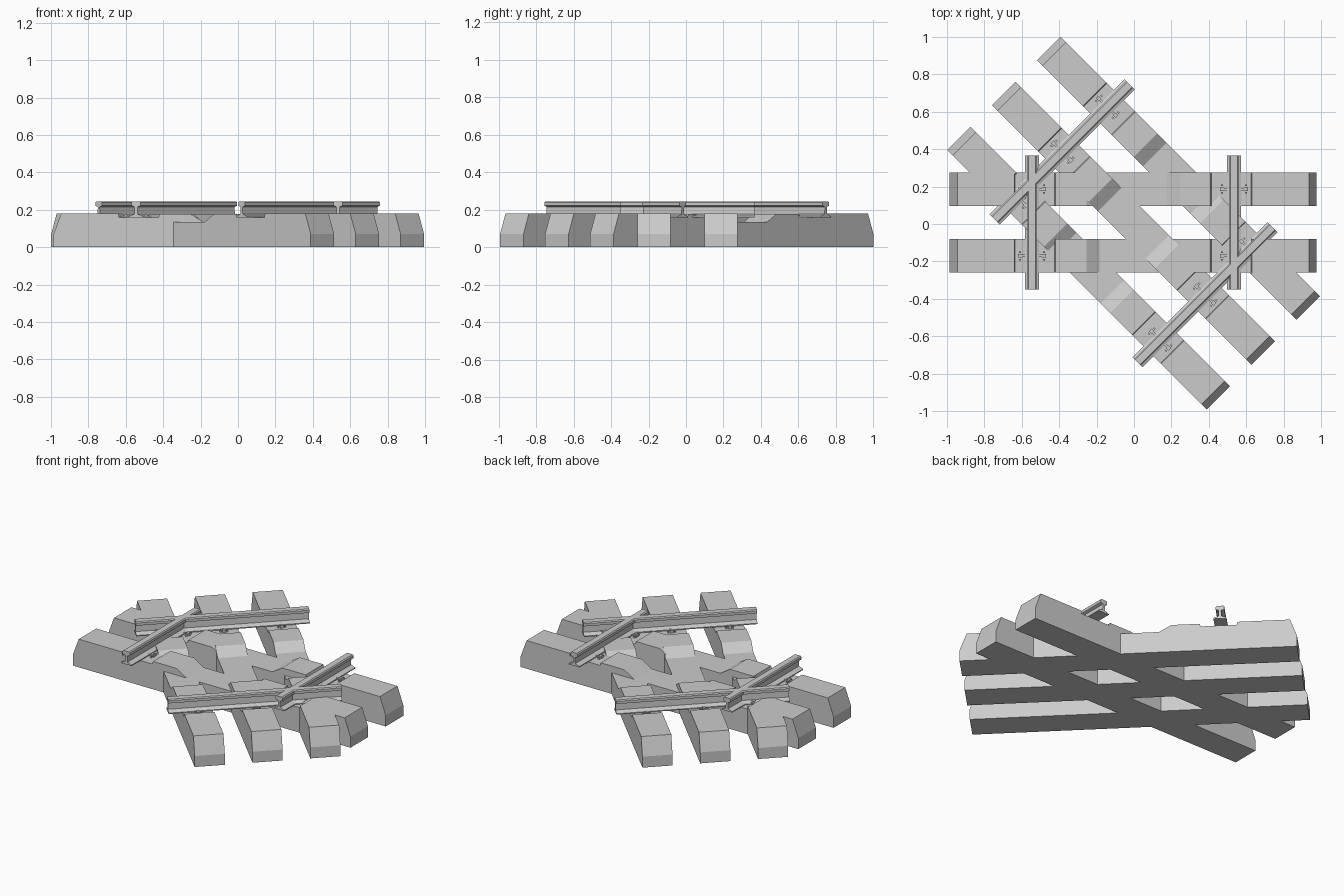
import bpy, bmesh, math
from mathutils import Matrix, Vector

if "Cube" in bpy.data.objects:
    bpy.data.objects.remove(bpy.data.objects["Cube"])


def extrude_profile(name, profile, half, frame):
    """Extrude a 2D (u, z) profile along local y by +-half, then place it with frame."""
    bm = bmesh.new()
    face = bm.faces.new([bm.verts.new((u, -half, z)) for u, z in profile])
    res = bmesh.ops.extrude_face_region(bm, geom=[face])
    moved = [g for g in res["geom"] if isinstance(g, bmesh.types.BMVert)]
    bmesh.ops.translate(bm, verts=moved, vec=(0, 2 * half, 0))
    bmesh.ops.recalc_face_normals(bm, faces=bm.faces)
    bm.transform(frame)
    mesh = bpy.data.meshes.new(name)
    bm.to_mesh(mesh)
    bm.free()
    obj = bpy.data.objects.new(name, mesh)
    bpy.context.collection.objects.link(obj)
    return obj


def boxes(name, items, frame):
    """One object out of several boxes given as (centre, size)."""
    bm = bmesh.new()
    for c, s in items:
        bmesh.ops.create_cube(bm, size=1, matrix=Matrix.Translation(c) @ Matrix.Diagonal((*s, 1)))
    bm.transform(frame)
    mesh = bpy.data.meshes.new(name)
    bm.to_mesh(mesh)
    bm.free()
    obj = bpy.data.objects.new(name, mesh)
    bpy.context.collection.objects.link(obj)


def mirrored(half):
    """Close a right-hand half profile (bottom to top) with its mirror image."""
    return half + [(-u, z) for u, z in reversed(half)]


# Concrete sleeper: bevelled ends, recessed rail seats, lowered middle
SLEEPER = mirrored([(0.981, 0), (0.981, 0.07), (0.94, 0.18), (0.635, 0.18), (0.63, 0.16),
                    (0.42, 0.16), (0.415, 0.178), (0.25, 0.178), (0.18, 0.135)])
# Flat-bottomed rail: foot, web, head
RAIL = mirrored([(0.038, 0.16), (0.038, 0.166), (0.009, 0.177), (0.007, 0.215),
                 (0.025, 0.222), (0.025, 0.239), (0.019, 0.245)])
GAUGE = 0.54


def track(prefix, frame, rows, rail_half):
    for i, y in enumerate(rows):
        at = frame @ Matrix.Translation((0, y, 0))
        extrude_profile(f"{prefix}_sleeper_{i + 1}", SLEEPER, 0.0885, at)
        # Bolts and clips on both sides of each rail
        parts = []
        for rail_x in (-GAUGE, GAUGE):
            for s in (-1, 1):
                x = rail_x + s * 0.064
                parts.append((Vector((x, 0, 0.166)), (0.02, 0.02, 0.022)))
                parts.append((Vector((x - s * 0.014, 0, 0.168)), (0.03, 0.012, 0.008)))
                for t in (-1, 1):
                    parts.append((Vector((x, t * 0.02, 0.165)), (0.012, 0.008, 0.014)))
        boxes(f"{prefix}_rail_clips_{i + 1}", parts, at)
    for side, x in (("left", -GAUGE), ("right", GAUGE)):
        extrude_profile(f"{prefix}_rail_{side}", RAIL, rail_half,
                        frame @ Matrix.Translation((x, 0, 0)))


# Straight track with two sleepers
track("straight", Matrix.Translation((-0.005, 0.008, 0)), (-0.178, 0.178), 0.358)
# Diagonal track with three sleepers crossing it
track("diagonal", Matrix.Translation((-0.002, 0.004, 0)) @ Matrix.Rotation(-math.pi / 4, 4, 'Z'),
      (-0.34, 0, 0.34), 0.51)
